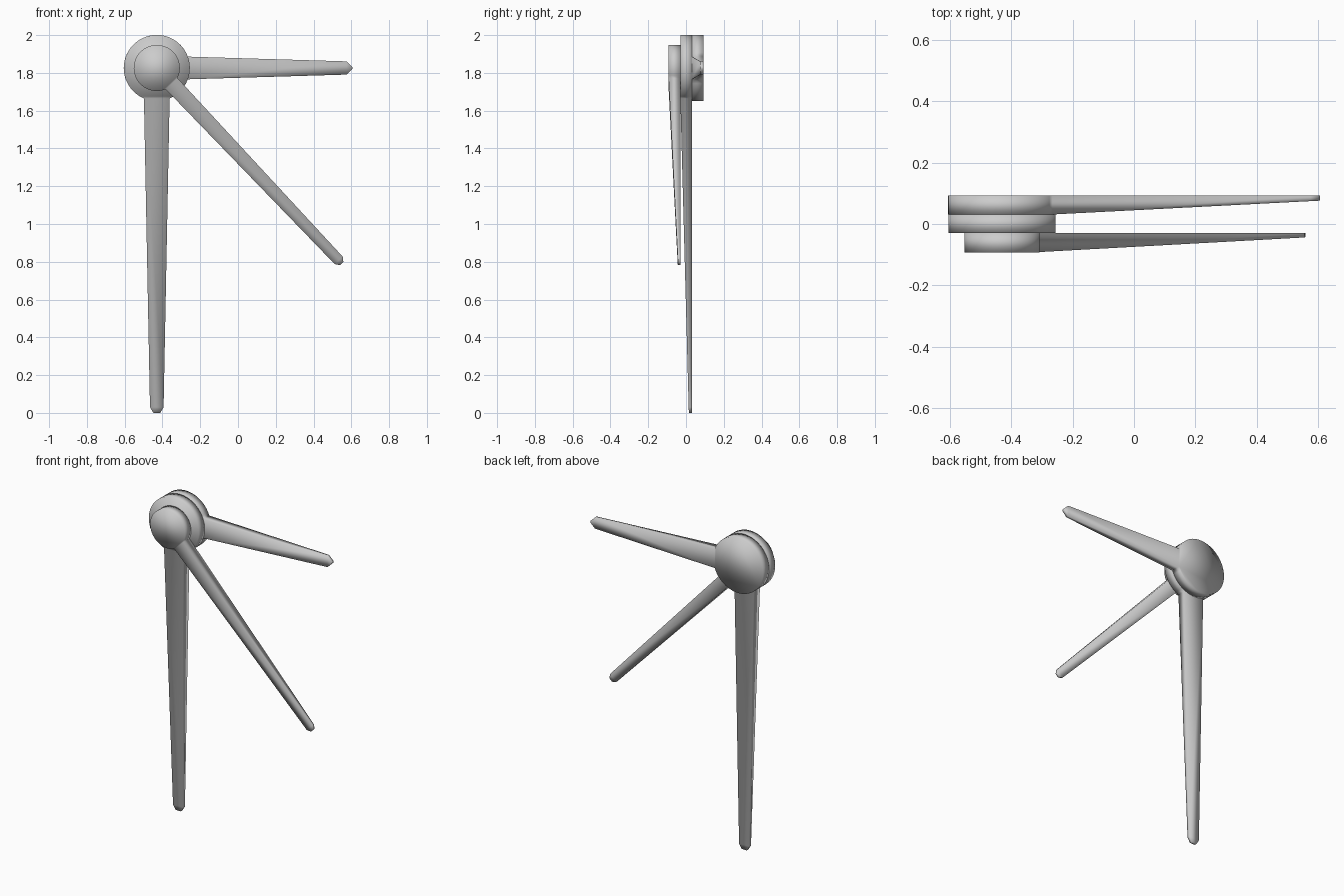
import bpy, bmesh, math

if "Cube" in bpy.data.objects:
    bpy.data.objects.remove(bpy.data.objects["Cube"])

CX, CZ = -0.43, 1.826   # shared pivot of the three hands
SEG = 40


def make_hand(name, angle, radius, neck, shoulder, tip, back, front, tip_front):
    """Round hub with a tapering arm; neck = half width, shoulder/tip = (length, half width)."""
    a0 = math.asin(neck / radius)
    arc = []
    for i in range(SEG + 1):
        a = a0 + (2 * math.pi - 2 * a0) * i / SEG
        arc.append((radius * math.cos(a), radius * math.sin(a)))
    arm = [(shoulder[0], -shoulder[1]), (tip[0], -tip[1]),
           (tip[0], tip[1]), (shoulder[0], shoulder[1])]
    outline = arc + arm
    ca, sa = math.cos(angle), math.sin(angle)
    start = arc[0][0]

    bm = bmesh.new()

    def vert(u, v, y):
        return bm.verts.new((CX + u * ca - v * sa, y, CZ + u * sa + v * ca))

    backs, fronts = [], []
    for u, v in outline:
        t = max(0, (u - start) / (tip[0] - start))
        backs.append(vert(u, v, back))
        fronts.append(vert(u, v, front + (tip_front - front) * t))

    # Side walls, then hub, arm and tip caps
    n = len(outline)
    for i in range(n):
        j = (i + 1) % n
        bm.faces.new((backs[i], backs[j], fronts[j], fronts[i]))
    for ring in (backs, fronts):
        bm.faces.new(ring[:SEG + 1])
        bm.faces.new((ring[SEG], ring[SEG + 1], ring[SEG + 4], ring[0]))
        bm.faces.new(ring[SEG + 1:SEG + 5])
    bmesh.ops.recalc_face_normals(bm, faces=bm.faces)
    for f in bm.faces:
        f.smooth = True

    mesh = bpy.data.meshes.new(name)
    bm.to_mesh(mesh)
    bm.free()
    obj = bpy.data.objects.new(name, mesh)
    bpy.context.collection.objects.link(obj)
    return obj


# Short hand pointing right, at the back
make_hand("hour_hand", 0, 0.175, 0.06, (1.005, 0.035), (1.035, 0.006),
          0.092, 0.031, 0.076)
# Long hand pointing down, in the middle
make_hand("minute_hand", -math.pi / 2, 0.175, 0.068, (1.796, 0.036), (1.826, 0.018),
          0.031, -0.03, 0.015)
# Slim diagonal hand at the front
make_hand("second_hand", math.radians(-46.6), 0.122, 0.043, (1.402, 0.029), (1.425, 0.012),
          -0.03, -0.092, -0.043)
